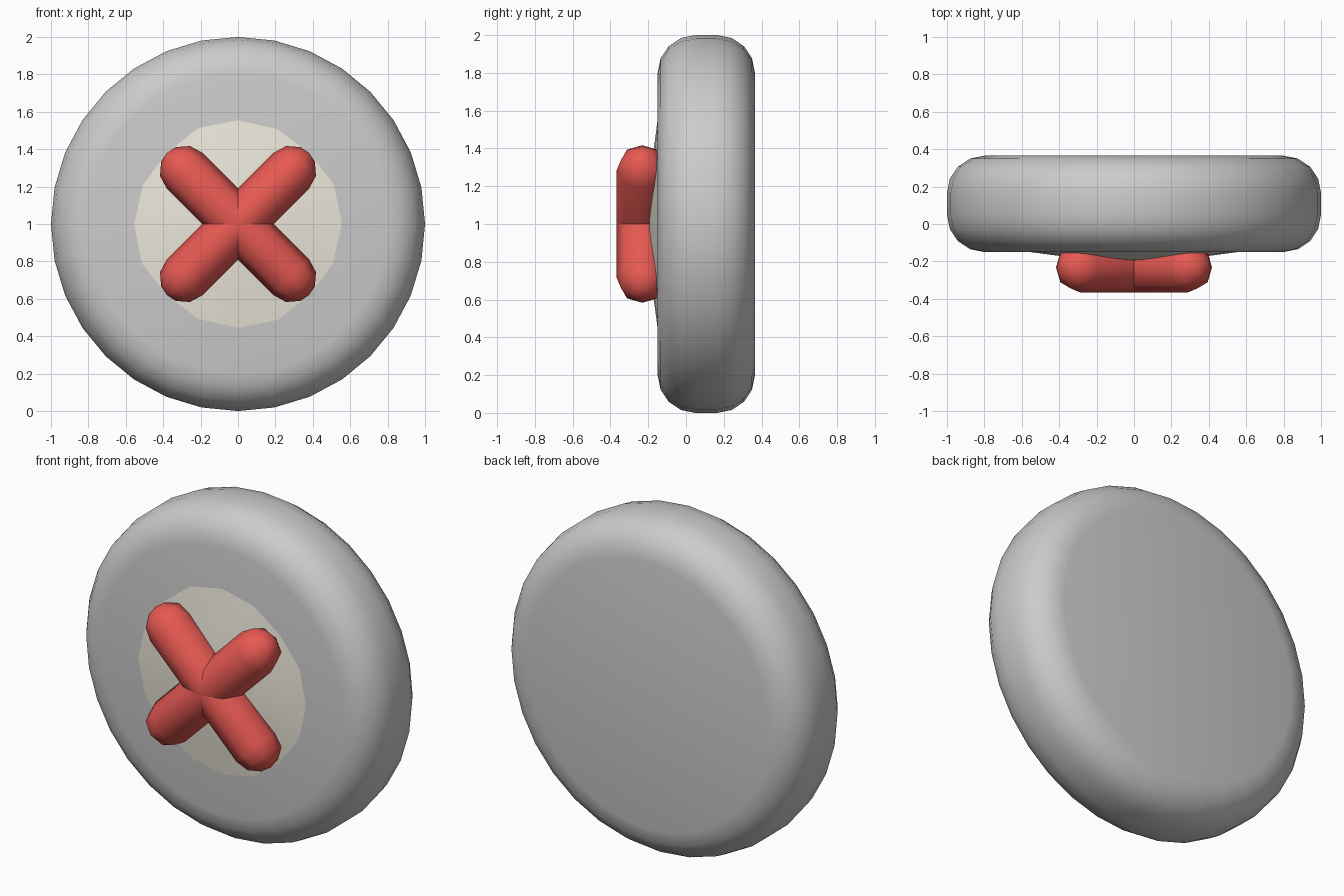
import bpy, bmesh
from math import sin, cos, pi, radians
from mathutils import Matrix, Vector

if "Cube" in bpy.data.objects:
    bpy.data.objects.remove(bpy.data.objects["Cube"])


def material(name, rgb):
    m = bpy.data.materials.new(name)
    m.diffuse_color = (*rgb, 1)
    m.use_nodes = True
    m.node_tree.nodes["Principled BSDF"].inputs["Base Color"].default_value = m.diffuse_color
    return m


def lathe(name, profile, sides, matrix, mat=None, radial=None):
    """Revolve (radius, height) points about local z; radius 0 makes a pole."""
    bm = bmesh.new()
    rings = []
    for r, h in profile:
        if r == 0:
            rings.append([bm.verts.new((0, 0, h))] * sides)
            continue
        ring = []
        for i in range(sides):
            a = 2 * pi * i / sides
            k = r * (radial[i % len(radial)] if radial else 1)
            ring.append(bm.verts.new((k * cos(a), k * sin(a), h)))
        rings.append(ring)
    for lo, hi in zip(rings, rings[1:]):
        for i in range(sides):
            j = (i + 1) % sides
            quad = [lo[i], lo[j], hi[j], hi[i]]
            bm.faces.new(list(dict.fromkeys(quad)))
    for ring in (rings[0], rings[-1]):
        if ring[0] is not ring[1]:
            bm.faces.new(ring)
    bmesh.ops.recalc_face_normals(bm, faces=bm.faces)
    bm.transform(matrix)
    me = bpy.data.meshes.new(name)
    bm.to_mesh(me)
    bm.free()
    ob = bpy.data.objects.new(name, me)
    bpy.context.collection.objects.link(ob)
    if mat:
        me.materials.append(mat)
    bpy.ops.object.select_all(action='DESELECT')
    ob.select_set(True)
    bpy.context.view_layer.objects.active = ob
    bpy.ops.object.shade_smooth_by_angle(angle=radians(50))
    return ob


red = material("red", (0.8, 0.1, 0.085))
cream = material("cream", (0.84, 0.80, 0.70))

# local z points to the front (-y), origin at the disc's axis
front = Matrix.Translation((0, 0, 1)) @ Matrix.Rotation(pi / 2, 4, 'X')

# Thick disc with rounded rims
b = 0.2
arc = [(1 - b + b * sin(i * pi / 8), b * cos(i * pi / 8)) for i in range(5)]
disc = [(r, 0.15 - b + h) for r, h in arc]
disc += [(r, -0.365 + b - h) for r, h in reversed(arc)]
lathe("disc", disc, 32, front)

# Shallow cream dome on the front face
dome = [(0.555, 0.13), (0.555, 0.15), (0.38, 0.173), (0.2, 0.193), (0, 0.2)]
lathe("hub_dome", dome, 16, front, cream, radial=[1, 1, 0.97, 0.99])

# Two crossed rounded bars
r, half = 0.135, 0.403
cap = [(r * cos(radians(a)), half + r * sin(radians(a))) for a in (0, 33, 66)]
cap.append((0, half + r))
bar = [(p, -h) for p, h in reversed(cap)] + cap
for side, name in ((1, "cross_bar_right"), (-1, "cross_bar_left")):
    place = Matrix.Translation((0, -0.232, 1)) @ Matrix.Rotation(side * pi / 4, 4, 'Y')
    lathe(name, bar, 8, place, red)
